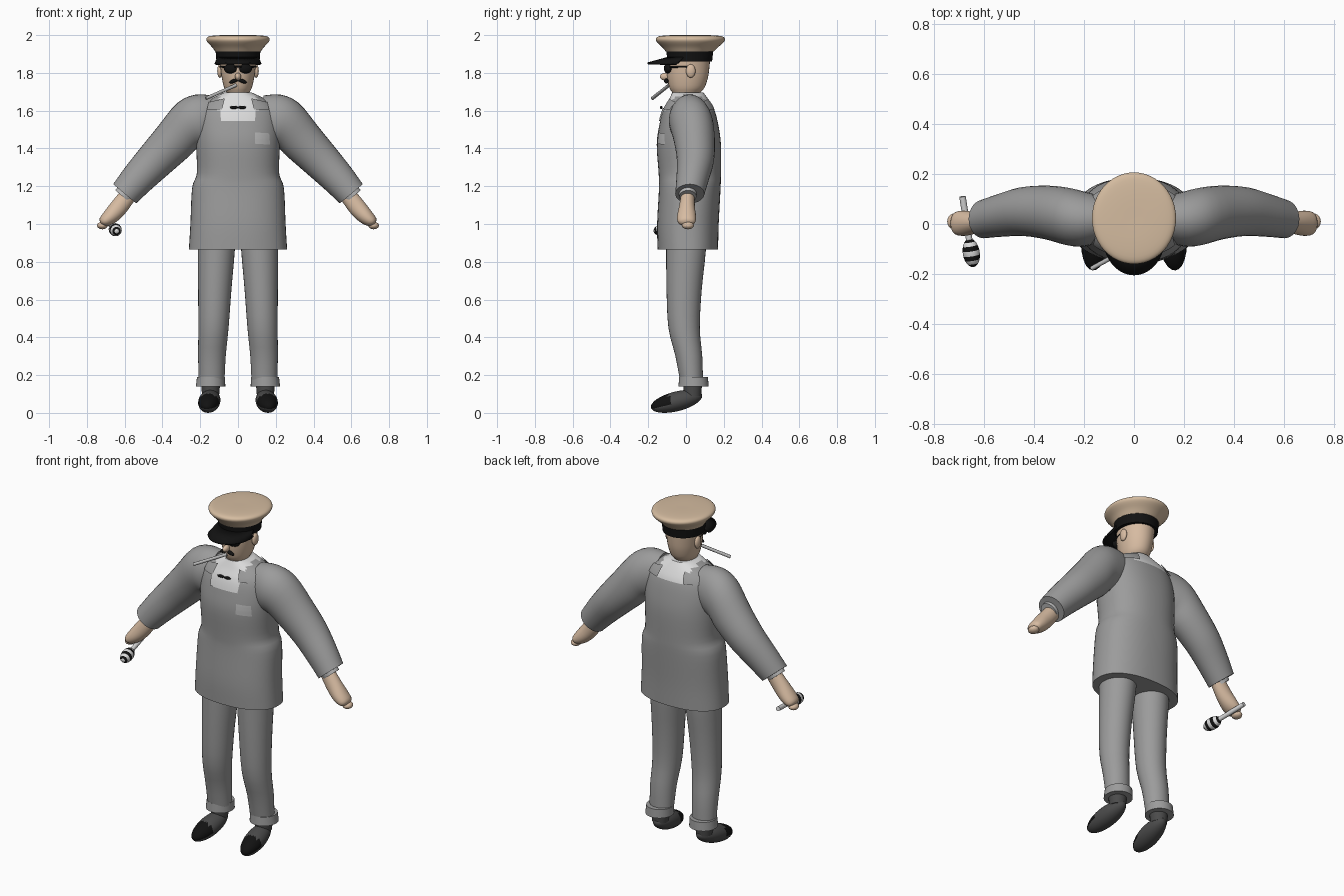
import bpy, bmesh, math
from mathutils import Vector, Matrix
from mathutils.bvhtree import BVHTree

if "Cube" in bpy.data.objects:
    bpy.data.objects.remove(bpy.data.objects["Cube"])


def material(name, r, g, b):
    m = bpy.data.materials.new(name)
    m.diffuse_color = (r, g, b, 1)
    m.use_nodes = True
    m.node_tree.nodes["Principled BSDF"].inputs["Base Color"].default_value = m.diffuse_color
    return m


SUIT = material("suit grey", .33, .33, .33)
SHIRT = material("shirt white", .72, .72, .72)
SKIN = material("skin", .68, .50, .36)
TAN = material("cap tan", .66, .50, .35)
BLACK = material("black", .006, .006, .006)
SHOE = material("shoe grey", .07, .07, .07)
HANKY = material("handkerchief grey", .48, .48, .48)


def finish(name, bm, mats, angle=40):
    bmesh.ops.recalc_face_normals(bm, faces=bm.faces[:])
    for f in bm.faces:
        f.smooth = True
    me = bpy.data.meshes.new(name)
    bm.to_mesh(me)
    bm.free()
    me.set_sharp_from_angle(angle=math.radians(angle))
    for m in mats:
        me.materials.append(m)
    ob = bpy.data.objects.new(name, me)
    bpy.context.collection.objects.link(ob)
    return ob


def refine(rings, sub):
    """Smooth interpolation between cross-sections."""
    out = []
    for i in range(len(rings) - 1):
        p = [Vector(rings[max(0, min(len(rings) - 1, i + k))]) for k in (-1, 0, 1, 2)]
        for s in range(sub):
            t = s / sub
            out.append(.5 * (2 * p[1] + (p[2] - p[0]) * t
                             + (2 * p[0] - 5 * p[1] + 4 * p[2] - p[3]) * t * t
                             + (3 * p[1] - p[0] - 3 * p[2] + p[3]) * t ** 3))
    return out + [Vector(rings[-1])]


def loft(name, rings, mats, side=1, sub=3, n=32, power=2, rule=None):
    """rings: x, y, z, half width, half depth, tilt in degrees about y"""
    bm = bmesh.new()
    rows = []
    for x, y, z, a, b, tilt in refine(rings, sub):
        row, t = [], math.radians(tilt)
        for k in range(n):
            w = math.tau * k / n
            c, s = math.cos(w), math.sin(w)
            u = math.copysign(abs(c) ** (2 / power), c) * a
            v = math.copysign(abs(s) ** (2 / power), s) * b
            row.append(bm.verts.new((side * (x + u * math.cos(t)), y + v, z + u * math.sin(t))))
        rows.append(row)
    for r, q in zip(rows, rows[1:]):
        for k in range(n):
            bm.faces.new((r[k], r[(k + 1) % n], q[(k + 1) % n], q[k]))
    bm.faces.new(rows[0])
    bm.faces.new(rows[-1])
    if rule:
        for f in bm.faces:
            f.material_index = rule(f.calc_center_median())
    return finish(name, bm, mats)


def ball(name, pos, size, mats, rot=Matrix(), rule=None, v=14):
    bm = bmesh.new()
    bmesh.ops.create_uvsphere(bm, u_segments=24, v_segments=v, radius=1)
    if rule:
        for f in bm.faces:
            f.material_index = rule(f.calc_center_median())
    bm.transform(Matrix.Translation(pos) @ rot @ Matrix.Diagonal((*size, 1)))
    return finish(name, bm, mats)


def rod(name, a, b, r, mat):
    a, b = Vector(a), Vector(b)
    bm = bmesh.new()
    bmesh.ops.create_cone(bm, cap_ends=True, segments=12, radius1=r, radius2=r, depth=(b - a).length)
    bm.transform(Matrix.Translation((a + b) / 2) @ (b - a).to_track_quat('Z', 'Y').to_matrix().to_4x4())
    return finish(name, bm, [mat])


def patch(name, target, corners, mat, front=-1, off=.006, n=8):
    """Thin plate laid over the front or back of a part; corners are x, z."""
    bm = bmesh.new()
    me = target.data
    tree = BVHTree.FromPolygons([v.co for v in me.vertices], [p.vertices[:] for p in me.polygons])
    a, b, c, d = map(Vector, corners)
    grid = []
    for i in range(n + 1):
        for j in range(n + 1):
            p = a.lerp(b, i / n).lerp(d.lerp(c, i / n), j / n)
            hit = tree.ray_cast(Vector((p.x, front, p.y)), Vector((0, -front, 0)))[0]
            y = hit.y if hit else 0
            grid.append(bm.verts.new((p.x, y + off * front, p.y)))
    for i in range(n):
        for j in range(n):
            k = i * (n + 1) + j
            bm.faces.new((grid[k], grid[k + 1], grid[k + n + 2], grid[k + n + 1]))
    return finish(name, bm, [mat])


# Jacket body with the shirt showing at the neck
jacket = loft("jacket", [
    (0, .01, .865, .26, .16, 0), (0, .01, 1.0, .252, .163, 0), (0, .02, 1.19, .243, .163, 0),
    (0, .02, 1.27, .218, .165, 0), (0, .015, 1.42, .222, .17, 0), (0, .015, 1.52, .222, .157, 0),
    (0, .015, 1.60, .205, .137, 0), (0, .015, 1.65, .165, .11, 0), (0, .01, 1.695, .075, .083, 0)],
    [SUIT, SHIRT], sub=4, n=48, power=2.3,
    rule=lambda c: int(c.z > 1.605 and abs(c.x) < .1))
patch("shirt_front", jacket, [(-.09, 1.545), (.09, 1.545), (.095, 1.615), (-.095, 1.615)], SHIRT)
patch("pocket_handkerchief", jacket, [(.09, 1.425), (.17, 1.42), (.165, 1.48), (.09, 1.485)], HANKY)
for s in (-1, 1):
    for f, face in ((-1, "front"), (1, "back")):
        patch("lapel_" + face, jacket,
              [(s * .085, 1.605), (s * .165, 1.605), (s * .155, 1.645), (s * .07, 1.665)], SUIT, f, .01)
    ball("bow_tie", (s * .022, -.131, 1.617), (.022, .008, .008), [BLACK])

for s in (-1, 1):
    # Sleeve, shirt cuff and hand
    loft("sleeve", [(.13, .02, 1.565, .115, .09, 88), (.20, .02, 1.55, .137, .11, 80),
                    (.265, .03, 1.525, .13, .115, 66), (.34, .045, 1.44, .115, .108, 48),
                    (.44, .05, 1.335, .102, .098, 41), (.53, .035, 1.24, .09, .086, 40),
                    (.60, .02, 1.16, .079, .077, 40)], [SUIT], s)
    loft("shirt_cuff", [(.58, .01, 1.18, .055, .05, 40), (.61, .01, 1.145, .052, .045, 40)], [HANKY], s)
    loft("hand", [(.58, .01, 1.155, .044, .036, 41), (.63, .005, 1.09, .047, .042, 42),
                  (.675, .003, 1.04, .042, .05, 43), (.71, .003, 1.01, .03, .045, 43),
                  (.722, .003, 1.0, .01, .02, 43)], [SKIN], s)
    ball("finger", (s * .718, .01, .992), (.028, .032, .02), [SKIN])

    # Trouser leg and turn-up
    loft("trouser_leg", [(.112, 0, 1.0, .1, .105, 0), (.115, 0, .86, .098, .105, 0),
                         (.123, -.01, .65, .088, .093, 0), (.13, -.01, .45, .08, .083, 0),
                         (.138, .015, .3, .073, .071, 0), (.14, .03, .16, .068, .06, 0)], [SUIT], s)
    loft("turn_up", [(.145, .04, .14, .078, .08, 0), (.143, .04, .19, .074, .076, 0)], [SUIT], s, sub=1)
    loft("ankle", [(.145, .035, .09, .045, .045, 0), (.145, .035, .15, .05, .05, 0)], [SHOE], s, sub=1)

    # Shoe with black toe
    ball("shoe", (s * .152, -.05, .061), (.058, .14, .052), [SHOE, BLACK],
         Matrix.Rotation(s * .1, 4, 'Z') @ Matrix.Rotation(math.radians(14), 4, 'X'),
         lambda c: int(c.y < -.25 and c.z > -.12), 24)

# Head
loft("head", [(0, 0, 1.65, .052, .06, 0), (0, 0, 1.69, .058, .07, 0), (0, .005, 1.72, .073, .092, 0),
              (0, .008, 1.77, .085, .107, 0), (0, .01, 1.82, .092, .113, 0),
              (0, .015, 1.90, .1, .115, 0)], [SKIN])
ball("nose", (0, -.11, 1.78), (.016, .028, .02), [SKIN])
for s in (-1, 1):
    ball("ear", (s * .096, .025, 1.81), (.014, .025, .036), [SKIN])
    ball("sunglass_lens", (s * .04, -.097, 1.822), (.035, .018, .025), [BLACK],
         Matrix.Rotation(s * .3, 4, 'Z'))
    rod("sunglass_arm", (s * .07, -.085, 1.832), (s * .096, .02, 1.832), .005, BLACK)
    ball("moustache", (s * .022, -.104, 1.757), (.026, .012, .010), [BLACK],
         Matrix.Rotation(s * .35, 4, 'Y'))
rod("sunglass_bridge", (-.02, -.112, 1.834), (.02, -.112, 1.834), .005, BLACK)
rod("cigarette", (-.01, -.09, 1.735), (-.17, -.178, 1.665), .009, HANKY)

# Cap
loft("cap_band", [(0, .02, 1.86, .114, .118, 0), (0, .02, 1.92, .119, .125, 0)], [BLACK], sub=1, n=48)
loft("cap_crown", [(0, .02, 1.912, .12, .126, 0), (0, .022, 1.935, .136, .147, 0),
                   (0, .023, 1.96, .16, .174, 0), (0, .023, 1.975, .168, .183, 0),
                   (0, .023, 1.988, .163, .178, 0), (0, .023, 1.996, .14, .154, 0),
                   (0, .023, 2.0, .08, .09, 0), (0, .023, 2.0, .005, .005, 0)], [TAN], n=48)
bm = bmesh.new()
edge = []
for i in range(25):
    w = math.pi + math.pi * i / 24
    c, s = math.cos(w), math.sin(w)
    edge.append((bm.verts.new((.11 * c, -.01 + .085 * s, 1.885)),
                 bm.verts.new((.125 * c, -.05 + .155 * s, 1.847 - .008 * s))))
for p, q in zip(edge, edge[1:]):
    bm.faces.new((p[0], p[1], q[1], q[0]))
visor = finish("cap_visor", bm, [BLACK])
visor.modifiers.new("thickness", 'SOLIDIFY').thickness = .01

# Striped rattle in one hand
tail, tip = Vector((-.685, .11, 1.005)), Vector((-.65, -.115, .97))
rod("rattle_handle", tail, tip, .013, SHIRT)
ball("rattle_head", tip, (.034, .034, .058), [SHIRT, BLACK],
     (tip - tail).to_track_quat('Z', 'Y').to_matrix().to_4x4(),
     lambda c: int(math.acos(max(-1, min(1, c.z))) / math.pi * 9) % 2, 18)
